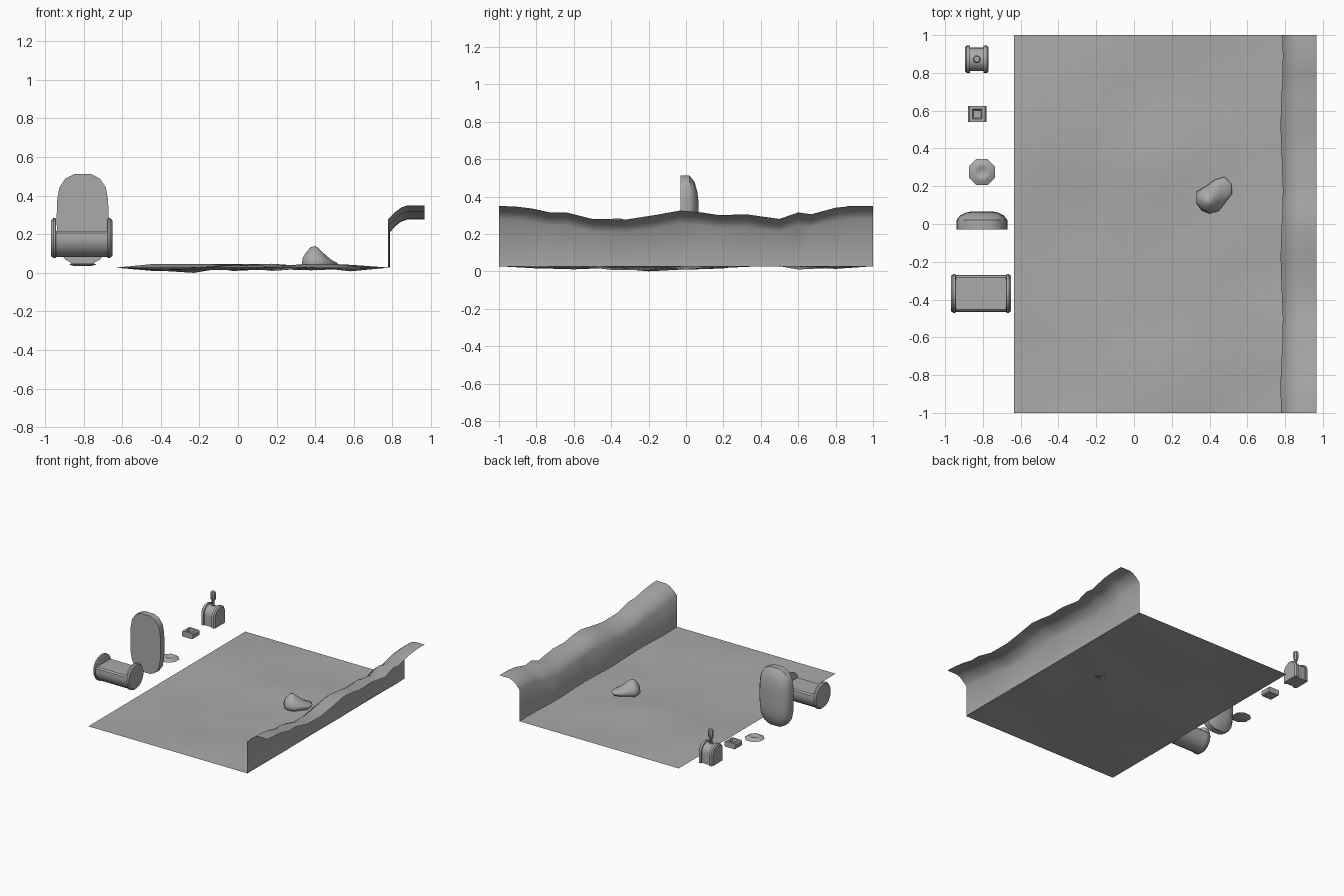
import bpy, bmesh, math, random
from math import sin, cos, pi

random.seed(4)
if "Cube" in bpy.data.objects:
    bpy.data.objects.remove(bpy.data.objects["Cube"])

grey = bpy.data.materials.new("plain grey")
grey.use_nodes = True
COLOUR = (0.4, 0.4, 0.4, 1)
grey.diffuse_color = COLOUR
grey.node_tree.nodes["Principled BSDF"].inputs["Base Color"].default_value = COLOUR


def finish(name, bm, angle=35):
    mesh = bpy.data.meshes.new(name)
    bm.to_mesh(mesh)
    bm.free()
    mesh.materials.append(grey)
    obj = bpy.data.objects.new(name, mesh)
    bpy.context.collection.objects.link(obj)
    bpy.ops.object.select_all(action='DESELECT')
    obj.select_set(True)
    bpy.context.view_layer.objects.active = obj
    bpy.ops.object.shade_smooth_by_angle(angle=math.radians(angle))
    return obj


def loft(name, rings, angle=35):
    """Join equal-sized rings into a closed solid with capped ends."""
    bm = bmesh.new()
    loops = [[bm.verts.new(p) for p in ring] for ring in rings]
    n = len(loops[0])
    for a, b in zip(loops, loops[1:]):
        for i in range(n):
            j = (i + 1) % n
            bm.faces.new((a[i], a[j], b[j], b[i]))
    bm.faces.new(loops[0])
    bm.faces.new(loops[-1])
    bmesh.ops.recalc_face_normals(bm, faces=bm.faces)
    return finish(name, bm, angle)


def sheet(name, nu, nv, point, angle=60):
    """Open grid surface from a point function."""
    bm = bmesh.new()
    g = [[bm.verts.new(point(i, j)) for j in range(nv)] for i in range(nu)]
    for i in range(nu - 1):
        for j in range(nv - 1):
            bm.faces.new((g[i][j], g[i + 1][j], g[i + 1][j + 1], g[i][j + 1]))
    return finish(name, bm, angle)


def turned(name, x, y, profile, sides, angle=35):
    """Solid of (radius, height) steps around a vertical axis."""
    rings = [[(x + r * cos(2 * pi * (k + .5) / sides),
               y + r * sin(2 * pi * (k + .5) / sides), z) for k in range(sides)]
             for r, z in profile]
    return loft(name, rings, angle)


# Ground: gently uneven sheet with level borders
def ground_point(i, j):
    x, y = -.635 + 1.42 * i / 7, -1 + j / 5
    edge = i in (0, 7) or j in (0, 10)
    return x, y, .027 if edge else random.uniform(.006, .05)


sheet("ground", 8, 11, ground_point)
bpy.context.object.data.vertices[2 * 11 + 4].co.z = 0

# Bank: upright wall that rolls over into a wavy ledge
CREST = [(-1, .35), (-.9, .345), (-.82, .335), (-.73, .315), (-.64, .315), (-.5, .28),
         (-.32, .277), (-.17, .3), (-.03, .325), (.08, .315), (.18, .3), (.32, .305),
         (.5, .28), (.6, .315), (.67, .305), (.8, .34), (.9, .35), (1, .35)]


def bank_point(i, j):
    y, h = CREST[j]
    wall = .782 + .006 * sin(9 * y)
    x, z = [(wall, .027), (wall, h - .07), (.815, h - .035), (.845, h - .012),
            (.88, h), (.965, h)][i]
    return x, y, z


sheet("bank", 6, len(CREST), bank_point)

# Rock: lumpy mound with its peak off to one side
FOOT = [(.33, .11), (.33, .17), (.38, .2), (.43, .235), (.48, .25), (.515, .215),
        (.52, .16), (.48, .11), (.45, .07), (.4, .055), (.36, .07)]


def rock_ring(scale, z, tilt):
    px, py = .41, .13
    return [(px + (x - px) * scale, py + (y - py) * scale,
             z - tilt * (x - px + .5 * (y - py))) for x, y in FOOT]


loft("rock", [rock_ring(.88, .025, 0), rock_ring(1, .045, 0), rock_ring(.93, .068, .12),
              rock_ring(.7, .09, .2), rock_ring(.42, .115, .2), rock_ring(.16, .129, .1)], 80)


# Drum: trough body with a flat top between two round end flanges
def disc(x, r, top=None, sides=24):
    ring = []
    for k in range(sides):
        a = 2 * pi * k / sides
        z = .18 + r * sin(a)
        ring.append((x, -.368 + r * cos(a), z if top is None else min(z, top)))
    return ring


loft("drum_body", [disc(-.95, .099, .216), disc(-.665, .099, .216)])
for side, name in ((-1, "right"), (1, "left")):
    steps = [(.132, .095), (.136, .104), (.147, .104), (.15, .099), (.158, .094), (.16, .085)]
    loft("drum_flange_" + name, [disc(-.81 + side * d, r) for d, r in steps])

# Slab: upright rounded panel, flat in front and domed behind
QUARTER = [(.135, 0), (.132, .1), (.12, .165), (.09, .21), (.045, .233)]
OUTLINE = (QUARTER + [(-x, z) for x, z in reversed(QUARTER)]
           + [(-x, -z) for x, z in QUARTER[1:]]
           + [(x, -z) for x, z in reversed(QUARTER[1:])])
loft("slab", [[(-.805 + x * s, y, .278 + z * s) for x, z in OUTLINE]
              for y, s in ((-.03, 1), (.02, 1), (.045, .86), (.06, .64), (.067, .4))], 40)

# Dish: shallow eight-sided ring with a sunken middle
turned("dish", -.805, .275, [(.05, .036), (.075, .042), (.045, .06), (.036, .06), (.02, .05)], 8)


# Socket: small chamfered block with a square recess
def block_ring(hx, hy, z):
    return [(-.83 + sx * hx, .582 + sy * hy, z)
            for sx, sy in ((-1, -1), (1, -1), (1, 1), (-1, 1))]


loft("socket", [block_ring(.042, .042, .1), block_ring(.05, .042, .108),
                block_ring(.05, .042, .135), block_ring(.042, .042, .145),
                block_ring(.026, .026, .145), block_ring(.02, .02, .128)], 20)


# Lever: arched housing with raised cheeks, a shaft and a grip
def arch(x, r):
    pts = [(r, .09)] + [(r * cos(pi * k / 10), .172 + r * sin(pi * k / 10)) for k in range(11)]
    return [(x, .872 + y, z) for y, z in pts + [(-r, .09)]]


LX = -.832
loft("lever_drum", [arch(LX - .045, .062), arch(LX + .045, .062)])
for side, name in ((-1, "right"), (1, "left")):
    loft("lever_cheek_" + name, [arch(LX + side * d, r) for d, r in
                                 ((.036, .073), (.054, .073), (.063, .062))])
turned("lever_shaft", LX, .872, [(.011, .2), (.011, .29)], 8)
turned("lever_grip", LX, .872, [(.013, .275), (.019, .285), (.021, .335),
                                (.016, .347), (.01, .348)], 8)
